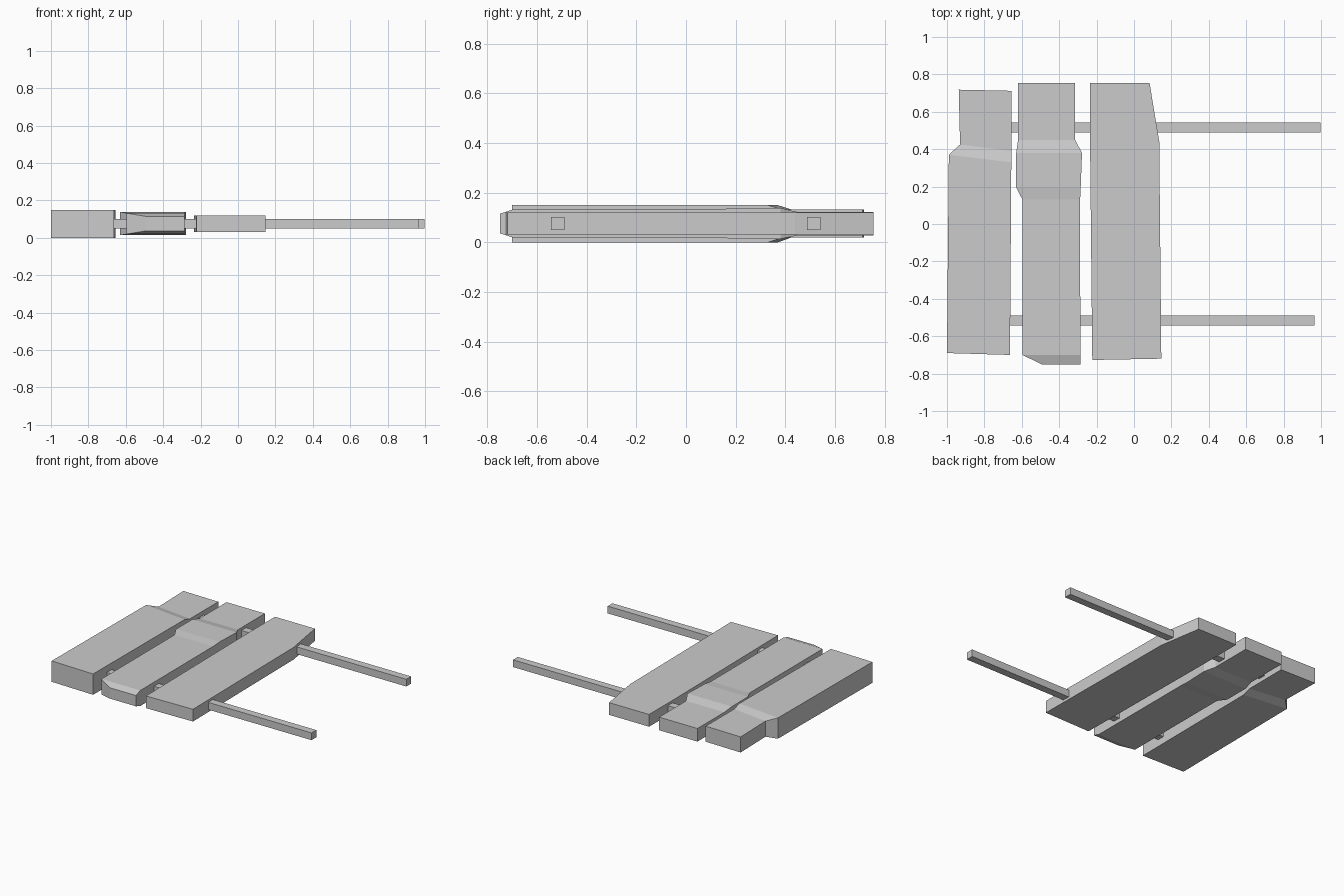
import bpy, bmesh

grey = bpy.data.materials.new("plain grey")
grey.diffuse_color = (0.6, 0.6, 0.6, 1)


def loft(name, stations):
    """Box-section plank; station = (x left, y left, x right, y right, z low, z high)."""
    bm = bmesh.new()
    rings = [[bm.verts.new(p) for p in ((xl, yl, lo), (xr, yr, lo), (xr, yr, hi), (xl, yl, hi))]
             for xl, yl, xr, yr, lo, hi in stations]
    for a, b in zip(rings, rings[1:]):
        for i in range(4):
            j = (i + 1) % 4
            bm.faces.new((a[i], a[j], b[j], b[i]))
    bm.faces.new(rings[0])
    bm.faces.new(rings[-1])
    bmesh.ops.recalc_face_normals(bm, faces=bm.faces)
    mesh = bpy.data.meshes.new(name)
    bm.to_mesh(mesh)
    bm.free()
    mesh.materials.append(grey)
    obj = bpy.data.objects.new(name, mesh)
    bpy.context.collection.objects.link(obj)
    return obj


# thick plank with a notched back end
loft("left_plank", [
    (-1.0, -0.69, -0.663, -0.70, 0.0, 0.15),
    (-0.99, 0.37, -0.656, 0.33, 0.0, 0.15),
    (-0.93, 0.425, -0.656, 0.39, 0.02, 0.132),
    (-0.937, 0.718, -0.655, 0.712, 0.02, 0.132),
])

# middle plank with a chamfered nose and a swollen section
loft("middle_plank", [
    (-0.495, -0.75, -0.287, -0.75, 0.037, 0.115),
    (-0.596, -0.70, -0.287, -0.70, 0.02, 0.132),
    (-0.596, 0.13, -0.288, 0.13, 0.02, 0.132),
    (-0.63, 0.195, -0.285, 0.195, 0.014, 0.139),
    (-0.63, 0.38, -0.278, 0.38, 0.014, 0.139),
    (-0.62, 0.45, -0.315, 0.45, 0.028, 0.122),
    (-0.62, 0.755, -0.315, 0.755, 0.028, 0.122),
])

# thin plank with a clipped back corner
loft("right_plank", [
    (-0.223, -0.727, 0.146, -0.72, 0.032, 0.12),
    (-0.235, 0.44, 0.135, 0.44, 0.032, 0.12),
    (-0.235, 0.755, 0.083, 0.755, 0.032, 0.12),
])

# two rails running through the planks
for name, y, x_end in (("back_rail", 0.515, 0.997), ("front_rail", -0.517, 0.966)):
    loft(name, [(-0.8, y - 0.027, x_end, y - 0.027, 0.05, 0.102),
                (-0.8, y + 0.027, x_end, y + 0.027, 0.05, 0.102)])
